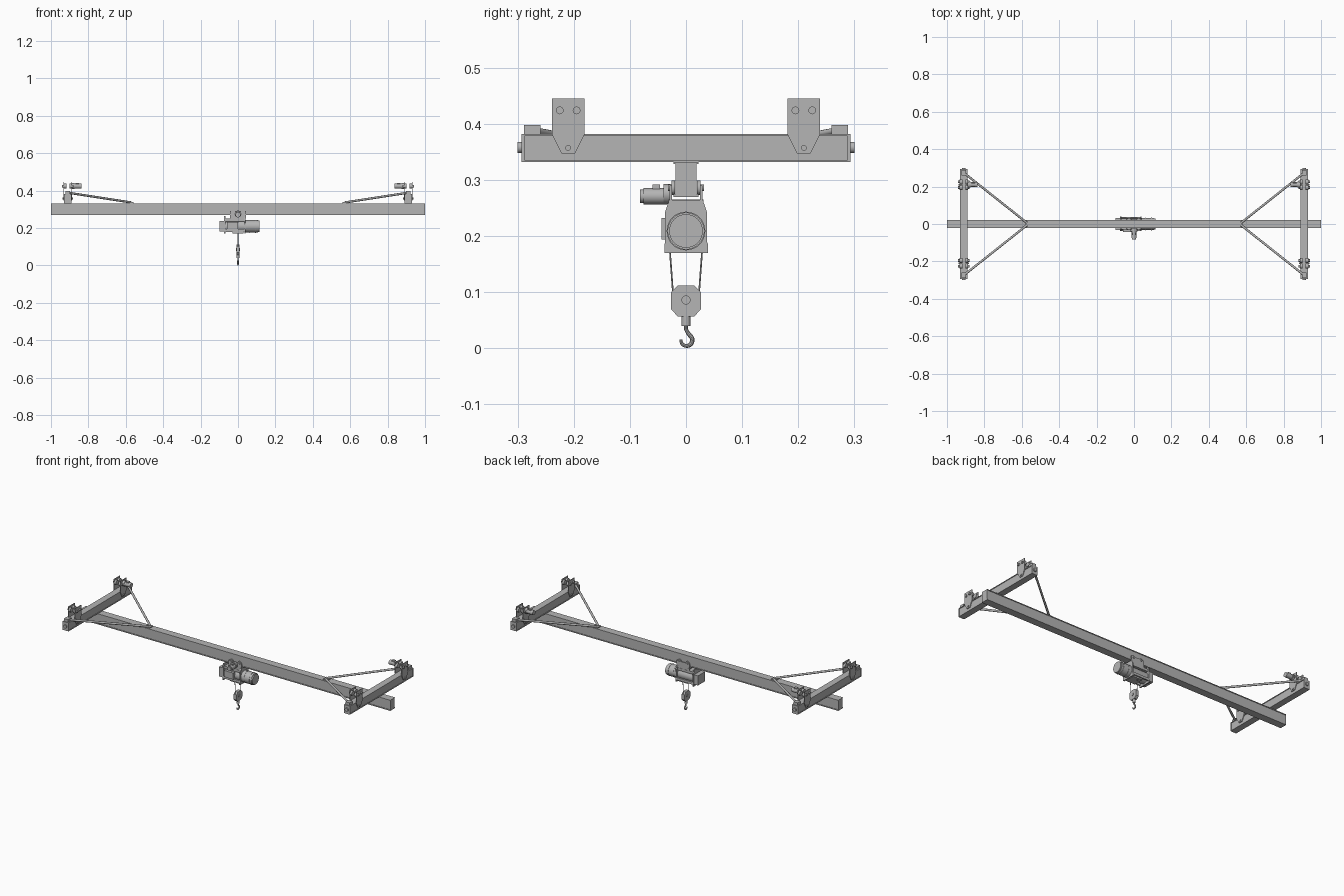
import bpy, bmesh, math
from mathutils import Vector

if "Cube" in bpy.data.objects:
    bpy.data.objects.remove(bpy.data.objects["Cube"])

steel = bpy.data.materials.new("steel grey")
steel.diffuse_color = (0.46, 0.46, 0.46, 1)
steel.use_nodes = True
steel.node_tree.nodes["Principled BSDF"].inputs["Base Color"].default_value = steel.diffuse_color


def finish(name, bm, smooth=False):
    bmesh.ops.recalc_face_normals(bm, faces=bm.faces)
    me = bpy.data.meshes.new(name)
    bm.to_mesh(me)
    bm.free()
    me.materials.append(steel)
    ob = bpy.data.objects.new(name, me)
    bpy.context.collection.objects.link(ob)
    if smooth:
        bpy.ops.object.select_all(action='DESELECT')
        bpy.context.view_layer.objects.active = ob
        ob.select_set(True)
        bpy.ops.object.shade_smooth_by_angle(angle=math.radians(35))
    return ob


def box(name, x, y, z):
    """Box from (min, max) pairs."""
    x, y, z = sorted(x), sorted(y), sorted(z)
    bm = bmesh.new()
    bmesh.ops.create_cube(bm, size=1)
    for v in bm.verts:
        v.co = [r[0] if c < 0 else r[1] for c, r in zip(v.co, (x, y, z))]
    return finish(name, bm)


def rod(name, a, b, r, n=20):
    """Cylinder between two points."""
    a, b = Vector(a), Vector(b)
    bm = bmesh.new()
    bmesh.ops.create_cone(bm, cap_ends=True, segments=n, radius1=r, radius2=r, depth=(b - a).length)
    rot = (b - a).to_track_quat('Z', 'Y')
    for v in bm.verts:
        v.co = rot @ v.co + (a + b) / 2
    return finish(name, bm, True)


def prism(name, yz, x0, x1):
    """Profile in the y-z plane extruded along x."""
    bm = bmesh.new()
    f = bm.faces.new([bm.verts.new((x0, y, z)) for y, z in yz])
    new = bmesh.ops.extrude_face_region(bm, geom=[f])["geom"]
    for v in new:
        if isinstance(v, bmesh.types.BMVert):
            v.co.x = x1
    return finish(name, bm)


# Main girder: box web with flange plates
box("girder_web", (-1, 1), (-.019, .019), (.274, .329))
box("girder_top_flange", (-1, 1), (-.022, .022), (.328, .332))
box("girder_bottom_flange", (-1, 1), (-.022, .022), (.270, .275))

for sx in (-1, 1):
    cx = sx * .91
    # End carriage
    box("carriage_web", (cx - .016, cx + .016), (-.291, .291), (.335, .379))
    for z in (.332, .378):
        box("carriage_flange", (cx - .019, cx + .019), (-.291, .291), (z, z + .004))
    for sy in (-1, 1):
        cy = sy * .21
        box("carriage_end_plate", (cx - .019, cx + .019), (sy * .288, sy * .293), (.332, .382))
        rod("buffer", (cx, sy * .29, .358), (cx, sy * .3, .358), .010)
        # Suspension plates with wheels and pivot pin
        prof = [(cy - .029, .445), (cy - .029, .381), (cy - .012, .347),
                (cy + .012, .347), (cy + .029, .381), (cy + .029, .445)]
        for s in (-1, 1):
            prism("suspension_plate", prof, cx + s * .019, cx + s * .023)
            for dy in (-.015, .015):
                rod("wheel", (cx + s * .008, cy + dy, .424), (cx + s * .019, cy + dy, .424), .013)
                rod("wheel_hub", (cx + s * .022, cy + dy, .424), (cx + s * .030, cy + dy, .424), .007, 12)
        rod("pivot_pin", (cx - .027, cy, .357), (cx + .027, cy, .357), .005, 12)
        # Diagonal brace and its brackets
        by = sy * .274
        box("brace_bracket", (cx - .013, cx + .013), (sy * .259, sy * .289), (.382, .398))
        rod("brace", (cx, by, .389), (sx * .572, sy * .006, .337), .006, 12)
    box("brace_gusset", (sx * .560, sx * .590), (-.016, .016), (.332, .338))
    # Travel drive on the inner side
    ix = cx - sx * .022
    rod("drive_gearbox", (ix, .21, .424), (ix - sx * .014, .21, .424), .016)
    rod("drive_motor", (ix - sx * .013, .21, .424), (ix - sx * .052, .21, .424), .0135)
    box("drive_terminal_box", (ix - sx * .02, ix - sx * .038), (.202, .218), (.43, .441))

# Trolley hugging the girder
for s in (-1, 1):
    box("trolley_plate", (-.042, .042), (s * .025, s * .029), (.250, .290))
    for x in (-.026, .026):
        rod("trolley_wheel", (x, s * .020, .286), (x, s * .026, .286), .013)
        rod("trolley_wheel_hub", (x, s * .026, .286), (x, s * .032, .286), .006, 12)
for x in (-.036, .036):
    rod("trolley_tie_bar", (x, -.031, .260), (x, .031, .260), .005, 12)

# Trolley travel motor
rod("trolley_motor", (0, -.034, .271), (0, -.076, .271), .0145)
rod("trolley_motor_cap", (0, -.075, .271), (0, -.082, .271), .012)
rod("trolley_gearbox", (0, -.028, .275), (0, -.040, .275), .018)
box("trolley_terminal_box", (-.008, .008), (-.060, -.046), (.284, .292))

# Hoist body, gearbox and motor
body = [(-.038, .170), (.039, .170), (.039, .186), (.037, .190), (.037, .244),
        (.030, .264), (-.030, .264), (-.037, .244), (-.037, .190), (-.038, .186)]
for x0, x1 in ((-.075, -.068), (.034, .041)):
    prism("hoist_end_frame", body, x0, x1)
rod("hoist_drum", (-.070, 0, .209), (.036, 0, .209), .031, 32)
box("hoist_top_cover", (-.070, .036), (-.030, .030), (.236, .250))
for s in (-1, 1):
    box("hoist_side_rail", (-.070, .036), (s * .029, s * .037), (.180, .194))
box("hoist_base", (-.030, .030), (-.030, .030), (.172, .186))
box("hoist_gearbox", (-.100, -.074), (-.033, .033), (.182, .238))
box("hoist_control_box", (-.060, .000), (-.044, -.030), (.194, .232))
rod("hoist_motor", (.040, 0, .209), (.108, 0, .209), .033, 32)
rod("hoist_motor_cap", (.107, 0, .209), (.114, 0, .209), .030, 32)
for x in (.058, .092):
    rod("hoist_motor_band", (x, 0, .209), (x + .004, 0, .209), .0345, 32)

# Ropes and hook block
for s in (-1, 1):
    rod("rope", (0, s * .029, .178), (0, s * .023, .095), .0015, 8)
block = [(-.027, .070), (-.015, .057), (.015, .057), (.027, .070),
         (.027, .100), (.015, .112), (-.015, .112), (-.027, .100)]
prism("hook_block", block, -.009, .009)
rod("block_axle", (-.012, 0, .086), (.012, 0, .086), .008)
rod("hook_neck", (0, 0, .040), (0, 0, .058), .008)

# Hook: swept tube narrowing to its tip
cu = bpy.data.curves.new("hook", 'CURVE')
cu.dimensions, cu.bevel_depth, cu.bevel_resolution, cu.use_fill_caps = '3D', .0042, 3, True
pts = [(0, .042, .9), (0, .034, .9), (.003, .028, .9)]
for i in range(13):
    a = math.radians(55 - i * 20)
    pts.append((.001 + .0103 * math.cos(a), .0145 + .0103 * math.sin(a), 1 - .05 * max(0, i - 5)))
sp = cu.splines.new('POLY')
sp.points.add(len(pts) - 1)
for p, (y, z, r) in zip(sp.points, pts):
    p.co, p.radius = (0, y, z, 1), r
cu.materials.append(steel)
hook = bpy.data.objects.new("hook", cu)
bpy.context.collection.objects.link(hook)
bpy.ops.object.select_all(action='DESELECT')
bpy.context.view_layer.objects.active = hook
hook.select_set(True)
bpy.ops.object.convert(target='MESH')
bpy.ops.object.shade_smooth_by_angle(angle=math.radians(35))
